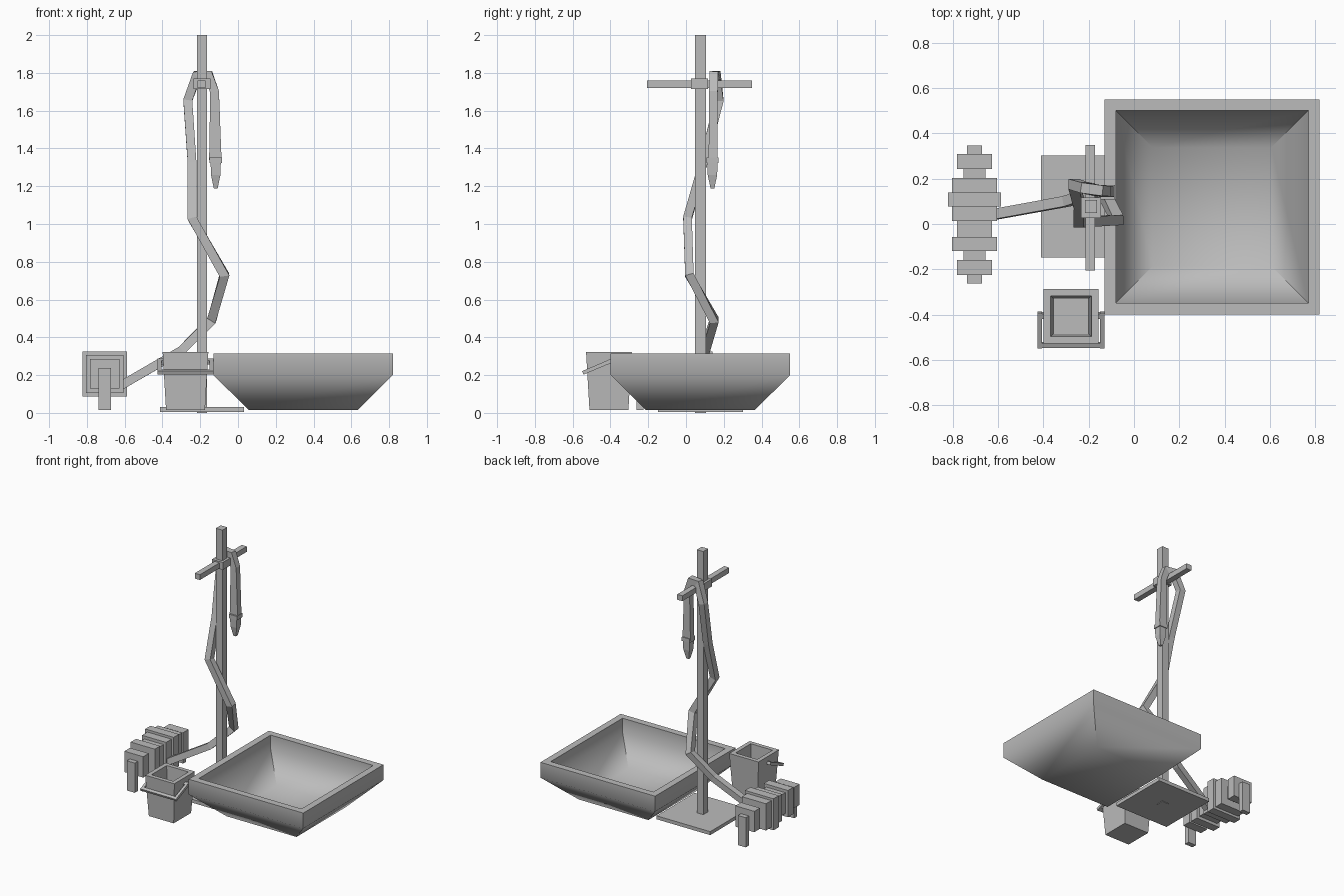
import bpy, bmesh, math
from mathutils import Vector, Matrix

if "Cube" in bpy.data.objects:
    bpy.data.objects.remove(bpy.data.objects["Cube"], do_unlink=True)

grey = bpy.data.materials.new("plain grey")
grey.use_nodes = True
grey.diffuse_color = (0.5, 0.5, 0.5, 1)
grey.node_tree.nodes["Principled BSDF"].inputs["Base Color"].default_value = grey.diffuse_color


def finish(name, bm, smooth=None):
    bmesh.ops.recalc_face_normals(bm, faces=bm.faces)
    mesh = bpy.data.meshes.new(name)
    bm.to_mesh(mesh)
    bm.free()
    obj = bpy.data.objects.new(name, mesh)
    bpy.context.collection.objects.link(obj)
    mesh.materials.append(grey)
    if smooth:
        bpy.ops.object.select_all(action="DESELECT")
        obj.select_set(True)
        bpy.context.view_layer.objects.active = obj
        bpy.ops.object.shade_smooth_by_angle(angle=math.radians(smooth))
    return obj


def add_box(bm, centre, size, turn=Matrix()):
    m = Matrix.Translation(centre) @ turn @ Matrix.Diagonal((*size, 1))
    bmesh.ops.create_cube(bm, size=1, matrix=m)


def box(name, centre, size):
    bm = bmesh.new()
    add_box(bm, centre, size)
    return finish(name, bm)


def skin(bm, rings):
    """Join four-sided rings into a closed surface."""
    rings = [[bm.verts.new(p) for p in ring] for ring in rings]
    for a, b in zip(rings, rings[1:]):
        for i in range(4):
            j = (i + 1) % 4
            bm.faces.new((a[i], a[j], b[j], b[i]))
    bm.faces.new(rings[0])
    bm.faces.new(rings[-1])


def square_lathe(name, cx, cy, profile, smooth=None):
    """Stack square rings given as (half width, height)."""
    corners = ((-1, -1), (1, -1), (1, 1), (-1, 1))
    bm = bmesh.new()
    skin(bm, [[(cx + h * x, cy + h * y, z) for x, y in corners] for h, z in profile])
    return finish(name, bm, smooth)


def square_tube(name, path, half):
    """Sweep a square section along a path with mitred bends."""
    pts = [Vector(p) for p in path]
    rings = []
    for i, p in enumerate(pts):
        before = (p - pts[max(i - 1, 0)]).normalized()
        after = (pts[min(i + 1, len(pts) - 1)] - p).normalized()
        t = (before + after).normalized()
        side = (Vector((0, 1, 0)) - t * t.y).normalized()
        up = t.cross(side)
        mitre = 1 / max(t.dot(after or before), 0.7)
        rings.append([p + half * (side * a + up * b * mitre)
                      for a, b in ((-1, -1), (1, -1), (1, 1), (-1, 1))])
    bm = bmesh.new()
    skin(bm, rings)
    return finish(name, bm)


# Stand: base plate, post and crossbar with its collar
box("base_plate", (-0.19, 0.077, 0.017), (0.444, 0.45, 0.026))
box("post", (-0.19, 0.077, 1.0), (0.054, 0.057, 2.0))
box("crossbar", (-0.193, 0.072, 1.741), (0.042, 0.555, 0.04))
box("crossbar_collar", (-0.19, 0.072, 1.743), (0.09, 0.09, 0.056))

# Wide basin with a hollow, softly shaded bowl
square_lathe("basin", 0.345, 0.076, [
    (0.288, 0.015), (0.475, 0.2), (0.475, 0.315),
    (0.425, 0.315), (0.425, 0.21), (0.262, 0.045)], smooth=46)

# Bucket and its lowered handle
bx, by = -0.278, -0.408
square_lathe("bucket", bx, by, [
    (0.103, 0.015), (0.121, 0.323), (0.09, 0.323), (0.078, 0.05)])
bm = bmesh.new()
tilt = Matrix.Rotation(math.radians(23), 4, "X")
for s in (-1, 1):
    add_box(bm, (bx + s * 0.138, -0.468, 0.245), (0.02, 0.17, 0.02), tilt)
    add_box(bm, (bx + s * 0.125, -0.405, 0.272), (0.04, 0.024, 0.022), tilt)
add_box(bm, (bx, -0.535, 0.217), (0.296, 0.022, 0.018), tilt)
finish("bucket_handle", bm)

# Hose reel: square drums along one axle, mirrored legs at the ends
reel_x, reel_y, reel_z = -0.705, 0.042, 0.206
drums = [(0.31, 0.243, 0.078), (0.243, 0.203, 0.048), (0.203, 0.14, 0.1),
         (0.14, 0.077, 0.118), (0.077, 0.013, 0.1), (0.013, -0.057, 0.078),
         (-0.057, -0.12, 0.1), (-0.12, -0.16, 0.048), (-0.16, -0.226, 0.078)]
for i, (back, front, half) in enumerate(drums):
    box(f"reel_drum_{i + 1}", (reel_x, (back + front) / 2, reel_z),
        (half * 2, back - front, half * 2))
for side, s in (("front", -1), ("back", 1)):
    box(f"reel_leg_{side}", (reel_x, reel_y + s * 0.286, 0.127), (0.066, 0.036, 0.222))

# Hose wound around the post and hung over the crossbar
square_tube("hose", [
    (-0.62, 0.042, 0.145), (-0.3, 0.1, 0.33), (-0.14, 0.15, 0.49),
    (-0.072, 0.018, 0.73), (-0.243, 0.008, 1.03), (-0.243, 0.09, 1.32),
    (-0.266, 0.176, 1.655), (-0.218, 0.16, 1.785), (-0.155, 0.147, 1.785),
    (-0.124, 0.145, 1.7), (-0.12, 0.143, 1.34)], 0.023)

# Nozzle
box("nozzle_collar", (-0.118, 0.14, 1.337), (0.066, 0.064, 0.03))
square_lathe("nozzle_tip", -0.118, 0.14, [(0.01, 1.188), (0.025, 1.26), (0.027, 1.325)])
